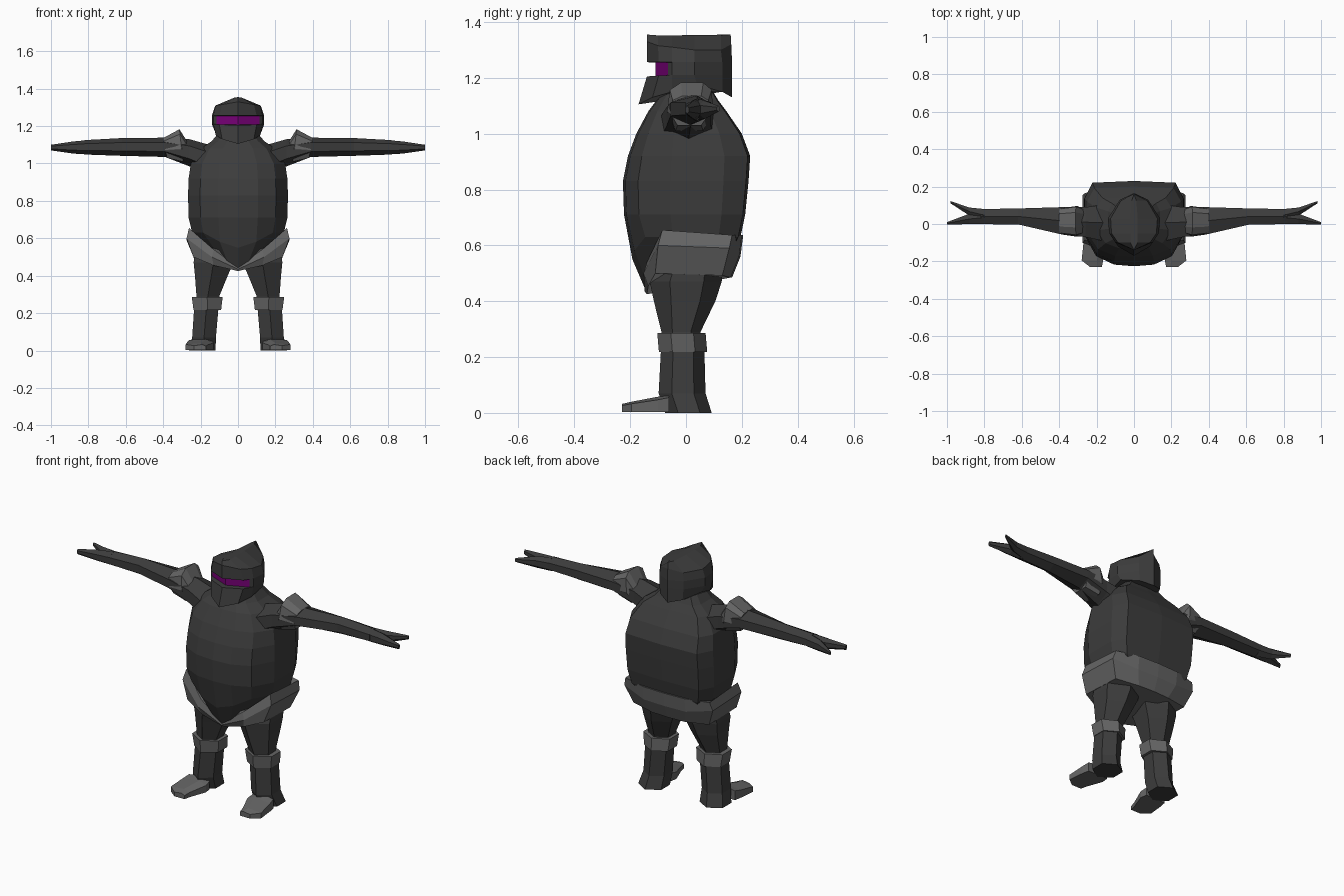
import bpy, bmesh

def material(name, rgb):
    m = bpy.data.materials.new(name)
    m.diffuse_color = (*rgb, 1)
    return m

DARK = material("charcoal", (0.045, 0.045, 0.045))
TRIM = material("grey_trim", (0.13, 0.13, 0.13))
VISOR = material("purple_visor", (0.18, 0.0, 0.18))

HEX = [(0, .28), (0, .75), (.5, 1), (1, .75), (1, .28), (.5, 0)]
BOX = [(0, 0), (0, .7), (.3, 1), (1, .8), (1, 0)]

def loft(name, rings, mats, mirror=False):
    """Skin closed rings of equal length, cap both ends."""
    bm = bmesh.new()
    vs = [[bm.verts.new(p) for p in r] for r in rings]
    n = len(rings[0])
    for a, b in zip(vs, vs[1:]):
        for i in range(n):
            j = (i + 1) % n
            bm.faces.new((a[i], a[j], b[j], b[i]))
    bm.faces.new(vs[0][::-1])
    bm.faces.new(vs[-1])
    bmesh.ops.remove_doubles(bm, verts=bm.verts, dist=0.0005)
    bmesh.ops.recalc_face_normals(bm, faces=bm.faces)
    me = bpy.data.meshes.new(name)
    bm.to_mesh(me)
    bm.free()
    ob = bpy.data.objects.new(name, me)
    bpy.context.collection.objects.link(ob)
    for m in mats:
        me.materials.append(m)
    if mirror:
        mod = ob.modifiers.new("mirror", 'MIRROR')
        mod.use_mirror_merge = False
    return ob

def whole(half):
    """Mirror a half ring that runs from front centre to back centre."""
    return half + [(-x, y, z) for x, y, z in half[-2:0:-1]]

def section(shape, axis, pos, a0, a1, b0, b1):
    """Scale a unit outline into a rectangle across the given axis."""
    out = []
    for u, v in shape:
        p = [a0 + (a1 - a0) * u, b0 + (b1 - b0) * v]
        p.insert(axis, pos)
        out.append(tuple(p))
    return out

# Torso: barrel with a broad front panel and flat back
def torso_ring(z, w, yf, yb, dz=0):
    return whole([(0, yf, z - dz), (.4 * w, .96 * yf, z - dz * .6), (.76 * w, .76 * yf, z),
                  (w, .25 * yf, z), (w, .6 * yb, z), (.84 * w, .96 * yb, z), (0, yb, z)])

loft("torso", [torso_ring(*r) for r in [
    (.50, .13, -.145, .13, .06), (.63, .245, -.192, .195, .08), (.71, .264, -.222, .212),
    (.83, .267, -.226, .224), (.92, .264, -.208, .23), (1.0, .252, -.178, .20),
    (1.08, .20, -.135, .145), (1.12, .14, -.105, .115), (1.18, .09, -.06, .08)]], [DARK])

# Hip guard: V-shaped front, level back
hip = [
    [(0, -.14, .425), (.13, -.135, .455), (.238, -.11, .50), (.235, .13, .492), (.10, .16, .485), (0, .165, .485)],
    [(0, -.148, .435), (.14, -.152, .50), (.275, -.10, .60), (.275, .155, .59), (.13, .19, .56), (0, .195, .56)],
    [(0, -.145, .445), (.13, -.14, .54), (.262, -.085, .655), (.262, .165, .637), (.13, .20, .637), (0, .205, .637)]]
loft("hip_guard", [whole(h) for h in hip], [TRIM])

# Legs, knee bands and feet
loft("legs", [section(HEX, 2, *r) for r in [
    (.57, .02, .23, -.09, .13), (.47, .025, .237, -.13, .128), (.40, .055, .23, -.115, .105),
    (.29, .10, .222, -.088, .052), (.22, .105, .235, -.09, .066),
    (.07, .118, .245, -.098, .07), (0, .12, .262, -.075, .092)]], [DARK], True)
loft("knee_bands", [section(HEX, 2, *r) for r in [
    (.218, .09, .238, -.097, .076), (.287, .082, .247, -.103, .07)]], [TRIM], True)
loft("feet", [section(BOX, 1, *r) for r in [
    (-.06, .135, .262, .003, .068), (-.10, .13, .27, .003, .058),
    (-.195, .165, .28, .003, .04), (-.23, .172, .235, .003, .032)]], [TRIM], True)

# Arms with two pointed fingers each
loft("arms", [section(HEX, 0, *r) for r in [
    (.12, -.10, .11, .92, 1.09), (.26, -.07, .09, .985, 1.13), (.39, -.055, .09, 1.035, 1.138),
    (.62, -.002, .083, 1.041, 1.136), (.82, -.001, .08, 1.048, 1.125)]], [DARK], True)
loft("front_fingers", [section(HEX, 0, *r) for r in [
    (.80, 0, .07, 1.048, 1.125), (.88, -.001, .055, 1.053, 1.118),
    (1.0, -.002, .01, 1.07, 1.10)]], [DARK], True)
loft("back_fingers", [section(HEX, 0, *r) for r in [
    (.80, .015, .08, 1.048, 1.125), (.88, .045, .088, 1.053, 1.118),
    (.98, .11, .122, 1.078, 1.10)]], [DARK], True)

# Shoulder guards: slanted rings between a bottom and a top point
def guard_ring(bx, bz, tx, tz, s):
    return [(bx + (tx - bx) * u, .012 + y * s, bz + (tz - bz) * u) for y, u in
            [(-.05, 0), (-.08, .4), (-.07, .85), (-.03, 1), (.05, 1), (.08, .85), (.085, .4), (.05, 0)]]

loft("shoulder_guards", [guard_ring(*r) for r in [
    (.292, 1.015, .258, 1.095, .8), (.295, 1.01, .313, 1.183, 1.0),
    (.38, 1.03, .402, 1.135, .85)]], [TRIM], True)

# Helmet: jaw, recessed eye slot, brow and a crest ridge
helmet = [
    [(0, -.17, 1.105), (.085, -.12, 1.13), (.118, -.05, 1.15), (.125, .04, 1.175), (.07, .13, 1.15), (0, .165, 1.13)],
    [(0, -.14, 1.205), (.10, -.098, 1.208), (.132, -.05, 1.21), (.14, .03, 1.21), (.075, .13, 1.21), (0, .165, 1.21)],
    [(0, -.11, 1.207), (.115, -.064, 1.209), (.132, -.05, 1.211), (.14, .03, 1.211), (.075, .13, 1.211), (0, .165, 1.211)],
    [(0, -.11, 1.255), (.115, -.064, 1.255), (.132, -.05, 1.255), (.14, .03, 1.255), (.075, .13, 1.255), (0, .165, 1.255)],
    [(0, -.14, 1.256), (.10, -.098, 1.256), (.132, -.05, 1.256), (.14, .03, 1.256), (.075, .13, 1.256), (0, .165, 1.256)],
    [(0, -.14, 1.33), (.085, -.10, 1.315), (.12, -.05, 1.31), (.125, .03, 1.30), (.07, .125, 1.30), (0, .162, 1.32)],
    [(0, -.14, 1.355), (.02, -.10, 1.352), (.02, -.05, 1.352), (.02, .03, 1.352), (.012, .125, 1.352), (0, .16, 1.355)]]
head = loft("helmet", [whole(h) for h in helmet], [DARK, VISOR])
for f in head.data.polygons:
    c = f.center
    if 1.22 < c.z < 1.25 and c.y < -.075 and abs(f.normal.z) < .3:
        f.material_index = 1
